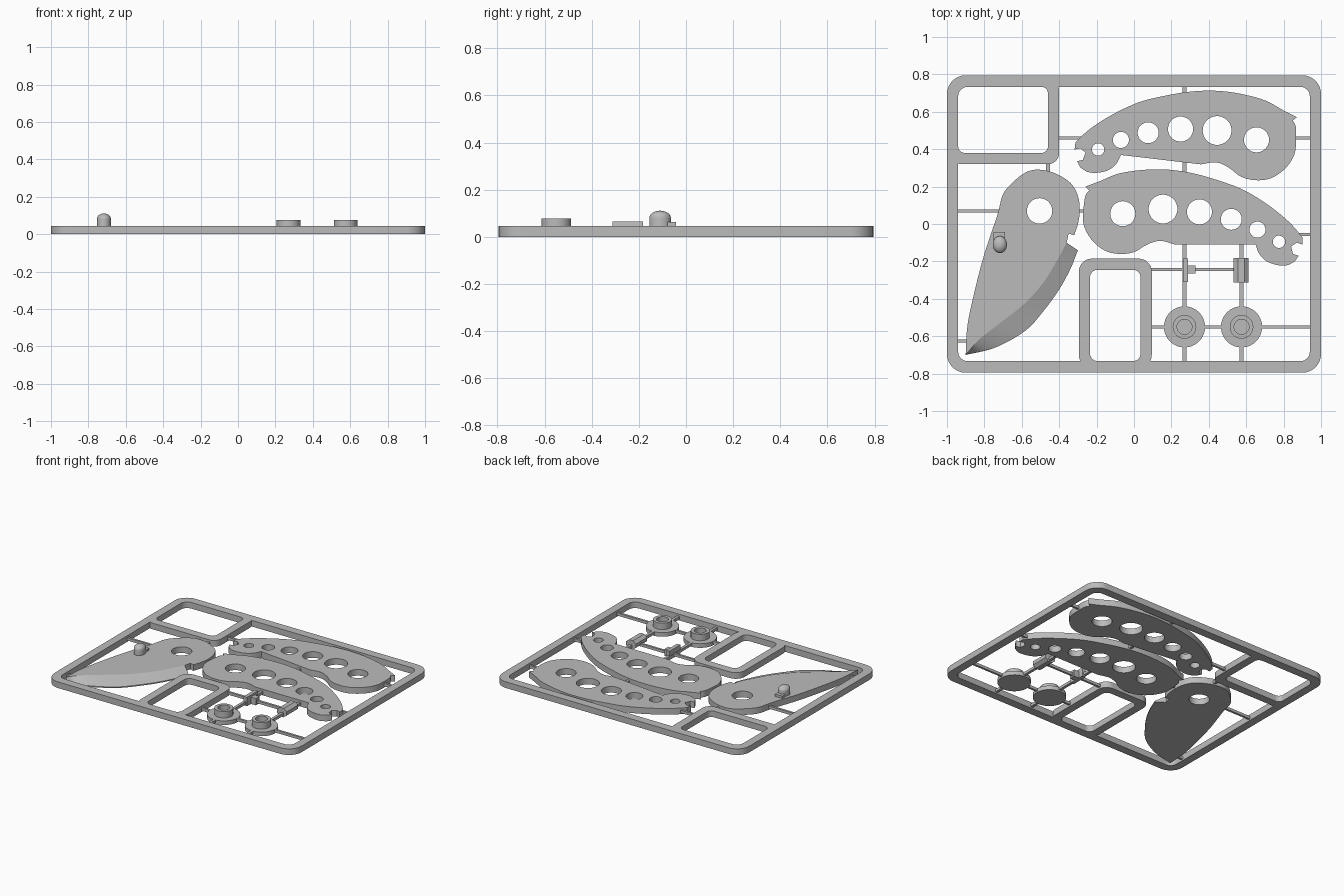
import bpy, bmesh, math
from mathutils import Matrix, Vector

old = bpy.data.objects.get("Cube")
if old:
    bpy.data.objects.remove(old, do_unlink=True)

plastic = bpy.data.materials.new("grey plastic")
plastic.use_nodes = True
GREY = (0.5, 0.5, 0.5, 1)
plastic.diffuse_color = GREY
plastic.node_tree.nodes["Principled BSDF"].inputs["Base Color"].default_value = GREY
HEIGHT = 0.045


def finish(name, bm):
    """Turn a bmesh into a named, coloured, smooth-shaded object."""
    bmesh.ops.remove_doubles(bm, verts=bm.verts, dist=0.0002)
    bmesh.ops.recalc_face_normals(bm, faces=bm.faces)
    mesh = bpy.data.meshes.new(name)
    bm.to_mesh(mesh)
    bm.free()
    mesh.materials.append(plastic)
    obj = bpy.data.objects.new(name, mesh)
    bpy.context.collection.objects.link(obj)
    bpy.ops.object.select_all(action='DESELECT')
    obj.select_set(True)
    bpy.context.view_layer.objects.active = obj
    bpy.ops.object.shade_smooth_by_angle(angle=math.radians(30))
    return obj


def smooth(points, steps=5):
    """Catmull-Rom curve through points given in hundredths of a unit."""
    p = [Vector(q) / 100 for q in points]
    p = [2 * p[0] - p[1]] + p + [2 * p[-1] - p[-2]]
    out = []
    for a, b, c, d in zip(p, p[1:], p[2:], p[3:]):
        for i in range(steps):
            t = i / steps
            out.append(0.5 * (2 * b + (c - a) * t + (2 * a - 5 * b + 4 * c - d) * t * t
                              + (3 * b - a - 3 * c + d) * t ** 3))
    return out + [p[-2]]


def circle(x, y, r, n=40):
    return [Vector((x + r * math.cos(math.tau * i / n), y + r * math.sin(math.tau * i / n)))
            for i in range(n)]


def rounded_rect(x0, x1, y0, y1, r, n=8):
    corners = [(x1 - r, y1 - r), (x0 + r, y1 - r), (x0 + r, y0 + r), (x1 - r, y0 + r)]
    out = []
    for k, (cx, cy) in enumerate(corners):
        for i in range(n + 1):
            a = math.pi / 2 * (k + i / n)
            out.append(Vector((cx + r * math.cos(a), cy + r * math.sin(a))))
    return out


def plate(name, loops, z0=0, z1=HEIGHT):
    """Extruded flat shape; the loops inside the first one become holes."""
    curve = bpy.data.curves.new(name, 'CURVE')
    curve.dimensions, curve.fill_mode = '2D', 'BOTH'
    curve.extrude = (z1 - z0) / 2
    for loop in loops:
        clean = [p for i, p in enumerate(loop) if (p - loop[i - 1]).length > 0.0005]
        spline = curve.splines.new('POLY')
        spline.points.add(len(clean) - 1)
        for point, p in zip(spline.points, clean):
            point.co = (p.x, p.y, 0, 1)
        spline.use_cyclic_u = True
    temp = bpy.data.objects.new(name + " curve", curve)
    bpy.context.collection.objects.link(temp)
    graph = bpy.context.evaluated_depsgraph_get()
    mesh = bpy.data.meshes.new_from_object(temp.evaluated_get(graph))
    bm = bmesh.new()
    bm.from_mesh(mesh)
    bmesh.ops.translate(bm, verts=bm.verts, vec=(0, 0, (z0 + z1) / 2))
    bpy.data.objects.remove(temp, do_unlink=True)
    bpy.data.curves.remove(curve)
    bpy.data.meshes.remove(mesh)
    return finish(name, bm)


def box(name, x0, x1, y0, y1, z0, z1):
    bm = bmesh.new()
    bmesh.ops.create_cube(bm, size=1, matrix=Matrix.LocRotScale(
        ((x0 + x1) / 2, (y0 + y1) / 2, (z0 + z1) / 2), None, (x1 - x0, y1 - y0, z1 - z0)))
    return finish(name, bm)


# Sprue frame and its two corner windows
plate("frame", [rounded_rect(-1, 1, -0.795, 0.795, 0.1),
                rounded_rect(-0.94, 0.94, -0.733, 0.733, 0.05)])
plate("upper_window", [rounded_rect(-0.98, -0.4, 0.32, 0.77, 0.06),
                       rounded_rect(-0.94, -0.46, 0.38, 0.733, 0.035)])
plate("lower_window", [rounded_rect(-0.295, 0.095, -0.77, -0.185, 0.07),
                       rounded_rect(-0.235, 0.035, -0.733, -0.245, 0.04)])

# Handle halves: one outline, the second mirrored and turned
outline = (smooth([(-26, 20), (-18, 23), (-8, 27), (6, 29), (19, 29), (32, 27), (46, 23),
                   (59, 18), (72, 10), (83, 1), (90, -7)])
           + smooth([(90, -11), (87, -10), (84, -12), (85, -16), (88, -17)], 1)
           + smooth([(86, -20), (82, -22), (77, -22), (71, -20), (67, -16), (65, -11)])
           + smooth([(22, -11), (14, -9), (7, -11), (0, -15), (-8, -16), (-16, -14),
                     (-23, -8), (-27, 0), (-27, 8), (-26, 15), (-24, 18)]))
holes = [(-6, 5.5, 6.7), (15.5, 8, 7.7), (35, 6.5, 6.7), (52, 2.5, 5.6), (66, -3, 4.3),
         (77.5, -9.5, 3.3)]
loops = [outline] + [circle(x / 100, y / 100, r / 100) for x, y, r in holes]
plate("lower_handle", loops)
turn = Matrix.Rotation(math.radians(-6.7), 2)
pivot, target = Vector((-0.06, 0.055)), Vector((0.655, 0.45))
plate("upper_handle", [[turn @ Vector((pivot.x - p.x, p.y - pivot.y)) + target for p in loop]
                       for loop in loops])

# Blade body with pivot hole, then the ground cutting edge
spine = smooth([(-90, -70), (-89, -54), (-85, -35), (-80, -16), (-73, 5), (-70, 16), (-64, 23),
                (-57, 28), (-50, 29), (-42, 27), (-34, 22), (-30, 15), (-29, 7), (-30, 0),
                (-32, -6)])
ridge = smooth([(-36, -10), (-42, -21), (-49, -32), (-59, -43), (-73, -54), (-83, -62), (-90, -70)])
edge = smooth([(-30, -14), (-34, -24), (-40, -35), (-48, -46), (-58, -57), (-74, -66), (-90, -70)])
plate("blade_body", [spine + [Vector((-0.35, -0.05))] + ridge, circle(-0.505, 0.07, 0.068)])
bm = bmesh.new()
rows = [[bm.verts.new((p.x, p.y, z)) for p in line]
        for line, z in ((ridge, 0), (ridge, HEIGHT), (edge, 0.008), (edge, 0))]
for k in (1, 2, 3):
    a, b = rows[k], rows[(k + 1) % 4]
    for i in range(len(a) - 1):
        bm.faces.new((a[i], a[i + 1], b[i + 1], b[i]))
bm.faces.new([row[0] for row in rows])
finish("blade_edge", bm)


def lathe(name, profile, x, y, stretch=1):
    """Spin a radius-height profile about the vertical."""
    bm = bmesh.new()
    verts = [bm.verts.new((r, 0, z)) for r, z in profile]
    edges = [bm.edges.new(pair) for pair in zip(verts, verts[1:])]
    bmesh.ops.spin(bm, geom=verts + edges, axis=(0, 0, 1), cent=(0, 0, 0), steps=40,
                   angle=math.tau)
    bmesh.ops.transform(bm, verts=bm.verts, matrix=Matrix.Translation((x, y, 0))
                        @ Matrix.Diagonal((1, stretch, 1, 1)))
    return finish(name, bm)


# Thumb stud with its small foot
dome = [(0.038 * math.cos(a), 0.08 + 0.031 * math.sin(a))
        for a in (math.pi / 2 * i / 8 for i in range(9))]
lathe("thumb_stud", [(0, 0.03), (0.038, 0.03)] + dome, -0.717, -0.11, 1.2)
box("stud_foot", -0.75, -0.69, -0.1, -0.042, 0.03, 0.062)

# Flanged bushings
for side, x in (("left", 0.575), ("right", 0.27)):
    lathe(side + "_bushing", [(0, 0), (0.11, 0), (0.11, 0.03), (0.063, 0.03), (0.063, 0.077),
                              (0.04, 0.077), (0.04, 0.03), (0, 0.03)], x, -0.55)

# Small stop piece and faceted spacer
box("stop_bar", 0.263, 0.29, -0.31, -0.185, 0, 0.065)
box("stop_nub", 0.28, 0.33, -0.265, -0.223, 0, 0.05)
octagon = circle(0, 0, 0.04 / math.cos(math.pi / 8), 8)
spacer = plate("spacer", [[Matrix.Rotation(math.pi / 8, 2) @ p for p in octagon]], -0.065, 0.065)
spacer.data.transform(Matrix.Translation((0.573, -0.247, 0.0325)) @ Matrix.Diagonal((1, 1, 0.81, 1))
                      @ Matrix.Rotation(math.pi / 2, 4, 'X'))

# Thin runners joining the parts to the frame
for x, y0, y1 in ((0.27, 0.69, 0.75), (0.27, 0.27, 0.34), (0.27, -0.75, -0.1),
                  (0.575, -0.75, -0.1), (-0.46, 0.26, 0.33)):
    box("runner", x - 0.01, x + 0.01, y0, y1, 0.01, 0.03)
for y, x0, x1 in ((0.46, -0.41, -0.27), (0.46, 0.86, 0.95), (0.07, -0.95, -0.7),
                  (0.07, -0.31, -0.25), (-0.055, 0.88, 0.95), (-0.625, -0.95, -0.88),
                  (-0.243, 0.08, 0.56), (-0.55, 0.08, 0.95)):
    box("runner", x0, x1, y - 0.008, y + 0.008, 0.01, 0.03)
